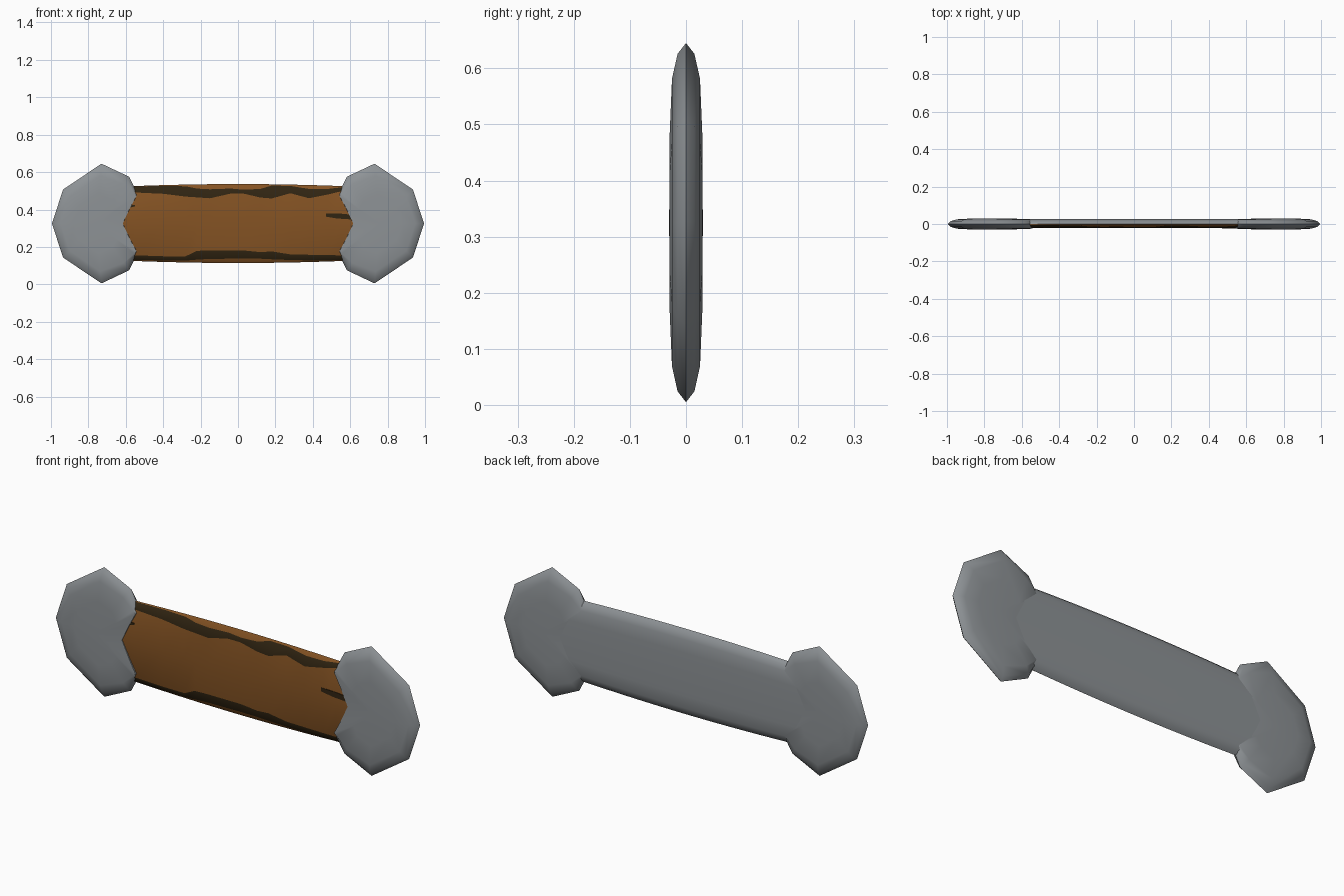
import bpy, bmesh

if "Cube" in bpy.data.objects:
    bpy.data.objects.remove(bpy.data.objects["Cube"])

CZ = 0.325  # height of the long axis


def material(name, rgb):
    m = bpy.data.materials.new(name)
    m.diffuse_color = (*rgb, 1)
    m.use_nodes = True
    m.node_tree.nodes["Principled BSDF"].inputs["Base Color"].default_value = m.diffuse_color
    return m


grey = material("grey", (0.27, 0.29, 0.305))
brown = material("brown", (0.235, 0.087, 0.017))
dark = material("dark_brown", (0.030, 0.018, 0.006))


def finish(name, bm, mats, angle=0.7):
    bmesh.ops.recalc_face_normals(bm, faces=bm.faces)
    me = bpy.data.meshes.new(name)
    bm.to_mesh(me)
    bm.free()
    for m in mats:
        me.materials.append(m)
    ob = bpy.data.objects.new(name, me)
    bpy.context.collection.objects.link(ob)
    bpy.ops.object.select_all(action='DESELECT')
    ob.select_set(True)
    bpy.context.view_layer.objects.active = ob
    bpy.ops.object.shade_smooth_by_angle(angle=angle)
    return ob


# Lens-shaped end knobs: x, height above axis, how gently the rim slopes
half = [(0.995, 0, 1), (0.935, 0.182, 1), (0.73, 0.32, 1), (0.582, 0.25, 0.8),
        (0.542, 0.17, 0.3), (0.54, 0.15, 0.05), (0.575, 0.085, 0.05),
        (0.615, 0, 0.05)]
outline = half + [(x, -z, s) for x, z, s in half[-2:0:-1]]
rings = [(0.94, 0.015), (0.8, 0.025), (0.5, 0.029)]


def knob(name, side):
    bm = bmesh.new()
    cx, n = 0.76, len(outline)

    def ring(f, y):
        vs = []
        for x, z, s in outline:
            k = f if f < 0.6 else 1 - (1 - f) * s
            vs.append(bm.verts.new((side * (cx + (x - cx) * k), y, CZ + z * k)))
        return vs

    rim = ring(1, 0)
    for face in (-1, 1):
        prev = rim
        for f, y in rings:
            cur = ring(f, face * y)
            for i in range(n):
                j = (i + 1) % n
                bm.faces.new((prev[i], prev[j], cur[j], cur[i]))
            prev = cur
        c = bm.verts.new((side * cx, face * 0.03, CZ))
        for i in range(n):
            bm.faces.new((prev[i], prev[(i + 1) % n], c))
    finish(name, bm, [grey])


knob("left_knob", -1)
knob("right_knob", 1)

# Bar stations: x, then lower and upper borders of the two dark bands
stations = [(-0.68, 0.130, 0.155, 0.491, 0.523), (-0.55, 0.130, 0.155, 0.491, 0.523),
            (-0.40, 0.128, 0.150, 0.484, 0.526), (-0.28, 0.127, 0.150, 0.469, 0.524),
            (-0.22, 0.132, 0.179, 0.465, 0.512), (-0.15, 0.136, 0.181, 0.460, 0.508),
            (-0.04, 0.137, 0.181, 0.485, 0.512), (0.03, 0.138, 0.181, 0.485, 0.506),
            (0.12, 0.137, 0.172, 0.464, 0.510), (0.18, 0.134, 0.176, 0.459, 0.528),
            (0.28, 0.130, 0.160, 0.487, 0.526), (0.38, 0.128, 0.158, 0.460, 0.510),
            (0.48, 0.128, 0.156, 0.480, 0.510), (0.55, 0.130, 0.155, 0.497, 0.518),
            (0.68, 0.130, 0.155, 0.497, 0.518)]


def half_height(x):
    return 0.211 - 0.035 * x * x


def depth(z, x, d):
    s = abs(z - CZ) / half_height(x)
    return d * min(1, max(0, 1 - s) / 0.25) ** 0.5


bm = bmesh.new()
columns = []
for x, *band in stations:
    h = half_height(x)
    front = [CZ - h, band[0], band[1], CZ, band[2], band[3], CZ + h]
    back = [CZ + h * s for s in (0.93, 0.8, 0.5, 0, -0.5, -0.8, -0.93)]
    col = [bm.verts.new((x, -depth(z, x, 0.0225), z)) for z in front]
    col += [bm.verts.new((x, depth(z, x, 0.028), z)) for z in back]
    columns.append(col)
for a, b in zip(columns, columns[1:]):
    for i in range(len(a)):
        j = (i + 1) % len(a)
        f = bm.faces.new((a[i], a[j], b[j], b[i]))
        # front rows 1 and 4 are dark bands, other front rows brown, back grey
        f.material_index = 0 if i > 5 else (2 if i in (1, 4) else 1)
bm.faces.new(columns[0])
bm.faces.new(columns[-1])
finish("bar", bm, [grey, brown, dark])

# Small dark marks on the bar face, running under the knobs
for name, pts in (("right_mark", [(0.47, 0.362), (0.53, 0.352), (0.62, 0.346),
                                  (0.62, 0.371), (0.55, 0.378), (0.47, 0.38)]),
                  ("left_mark", [(-0.60, 0.405), (-0.55, 0.417), (-0.55, 0.424),
                                 (-0.60, 0.428)])):
    bm = bmesh.new()
    f = bm.faces.new([bm.verts.new((x, -0.021, z)) for x, z in pts])
    ext = bmesh.ops.extrude_face_region(bm, geom=[f])["geom"]
    for v in ext:
        if isinstance(v, bmesh.types.BMVert):
            v.co.y = -0.0235
    finish(name, bm, [dark])
